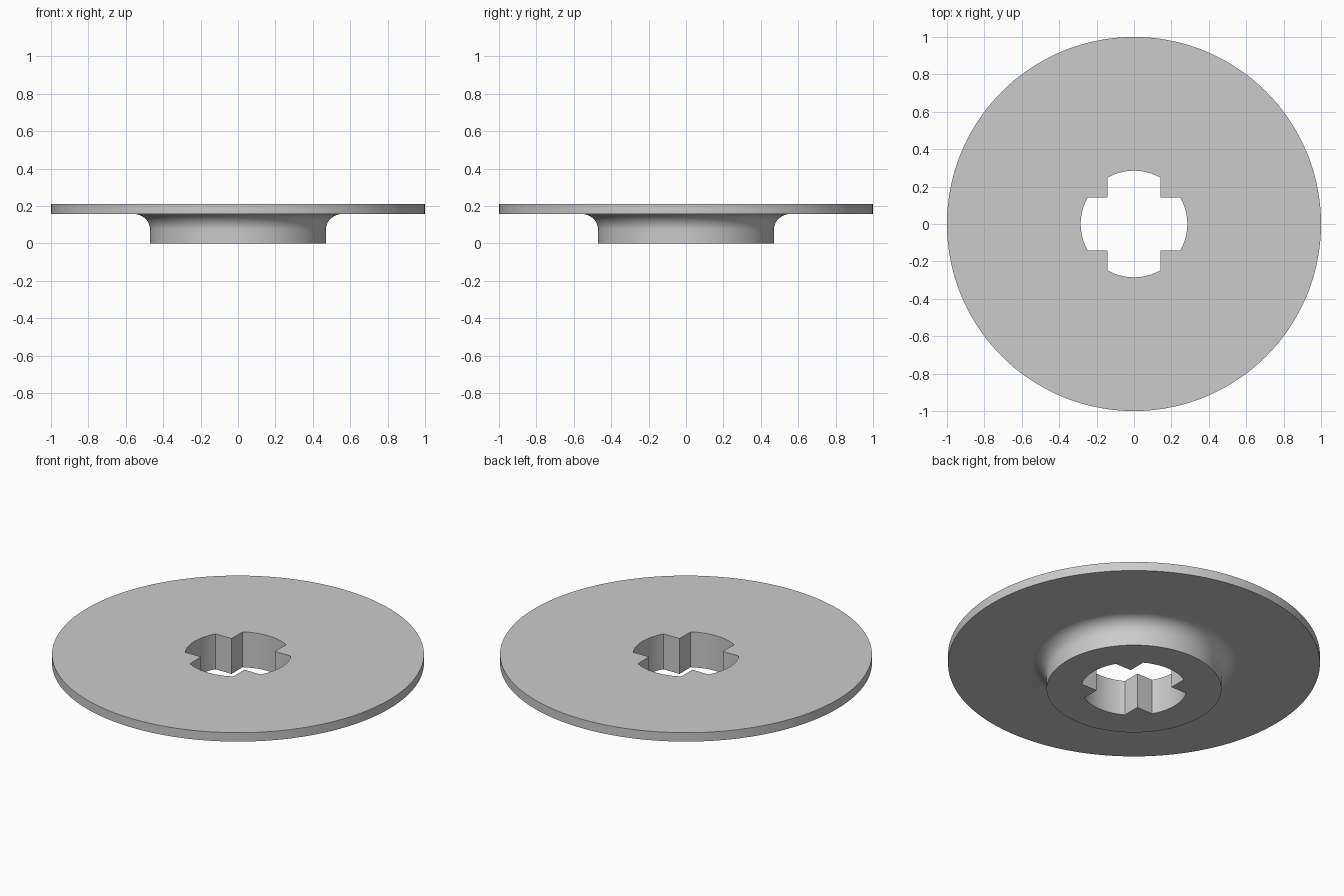
import bpy, bmesh, math

cube = bpy.data.objects.get("Cube")
if cube:
    bpy.data.objects.remove(cube, do_unlink=True)

SEGMENTS = 144                      # 2.5 degree steps land on every hole corner
RIM, TOP, UNDERSIDE = 1.0, 0.21, 0.157
HUB, FILLET = 0.47, 0.085
HOLE, ARM = 0.285, 0.1425           # hole radius and half width of its cross arms


def hole_radius(a):
    """Cross-shaped opening with rounded arm ends."""
    c, s = abs(math.cos(a)), abs(math.sin(a))
    return min(HOLE, ARM / max(min(c, s), 1e-6))


# Outer profile from top rim, under the flange, through the fillet, to the hub base
profile = [(RIM, TOP), (RIM, UNDERSIDE)]
for i in range(13):
    t = math.pi / 2 * i / 12
    profile.append((HUB + FILLET * (1 - math.sin(t)),
                    UNDERSIDE - FILLET * (1 - math.cos(t))))
profile.append((HUB, 0))

bm = bmesh.new()
angles = [math.tau * i / SEGMENTS for i in range(SEGMENTS)]


def ring(radius, z):
    return [bm.verts.new((radius(a) * math.cos(a), radius(a) * math.sin(a), z))
            for a in angles]


# Closed loop of rings: outer profile, then the hole wall from bottom to top
rings = [ring(lambda a, r=r: r, z) for r, z in profile]
rings += [ring(hole_radius, 0), ring(hole_radius, TOP)]
for k, lower in enumerate(rings):
    upper = rings[(k + 1) % len(rings)]
    for i in range(SEGMENTS):
        j = (i + 1) % SEGMENTS
        bm.faces.new((lower[i], lower[j], upper[j], upper[i]))
bmesh.ops.recalc_face_normals(bm, faces=bm.faces)

mesh = bpy.data.meshes.new("flanged_disc")
bm.to_mesh(mesh)
bm.free()
disc = bpy.data.objects.new("flanged_disc", mesh)
bpy.context.collection.objects.link(disc)

# Plain grey finish
grey = bpy.data.materials.new("plain_grey")
grey.use_nodes = True
colour = (0.6, 0.6, 0.6, 1)
grey.diffuse_color = colour
grey.node_tree.nodes["Principled BSDF"].inputs["Base Color"].default_value = colour
mesh.materials.append(grey)

bpy.ops.object.select_all(action="DESELECT")
disc.select_set(True)
bpy.context.view_layer.objects.active = disc
bpy.ops.object.shade_smooth_by_angle(angle=math.radians(25))
